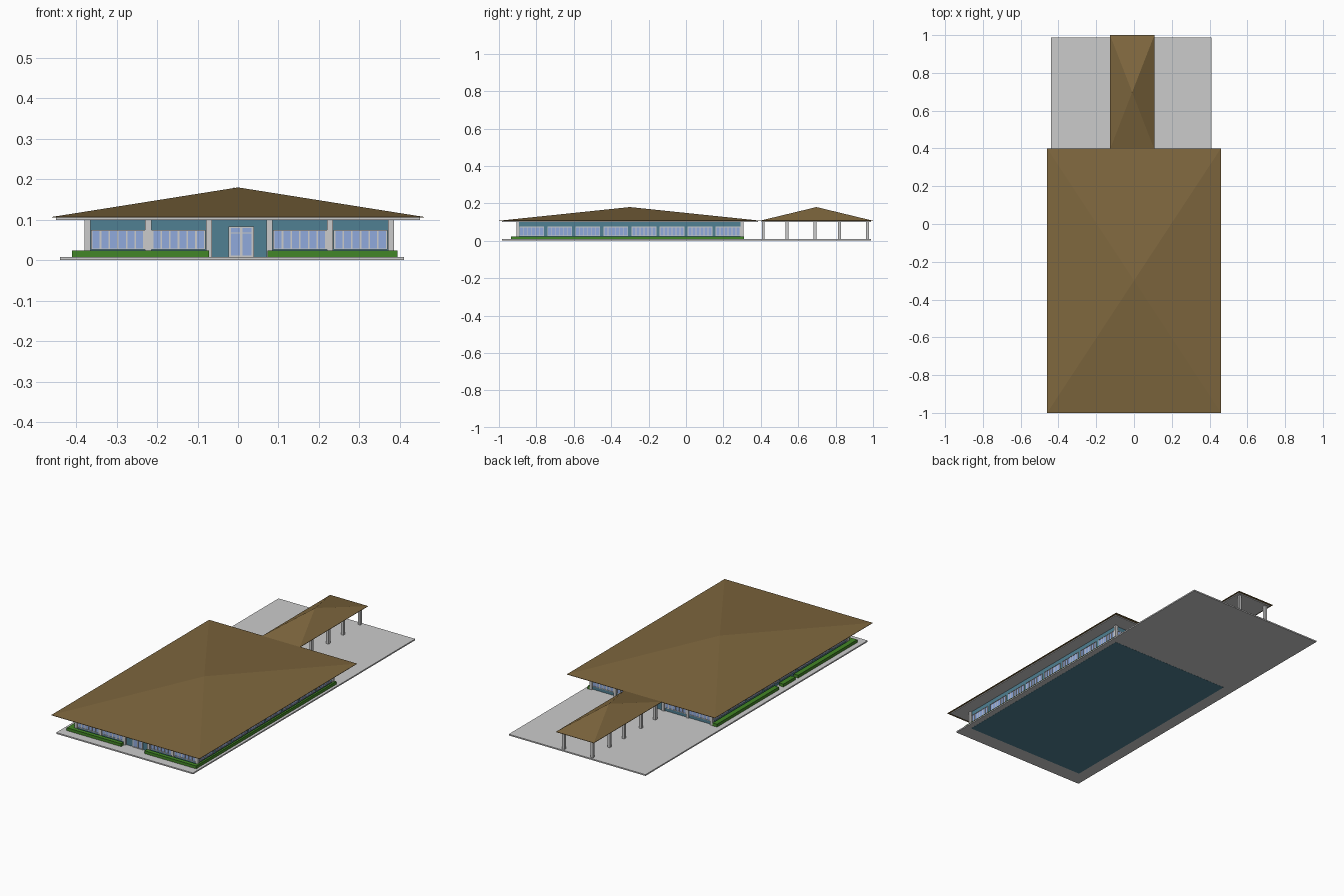
import bpy, bmesh

if "Cube" in bpy.data.objects:
    bpy.data.objects.remove(bpy.data.objects["Cube"])


def material(name, r, g, b):
    m = bpy.data.materials.new(name)
    m.diffuse_color = (r, g, b, 1)
    m.use_nodes = True
    m.node_tree.nodes["Principled BSDF"].inputs["Base Color"].default_value = m.diffuse_color
    return m


BROWN = material("roof_brown", 0.21, 0.135, 0.048)
GREY = material("light_grey", 0.6, 0.6, 0.6)
TEAL = material("wall_teal", 0.08, 0.216, 0.29)
GLASS = material("glass_blue", 0.28, 0.40, 0.72)
GREEN = material("hedge_green", 0.055, 0.24, 0.02)


def finish(bm, name, mat):
    bmesh.ops.recalc_face_normals(bm, faces=bm.faces)
    me = bpy.data.meshes.new(name)
    bm.to_mesh(me)
    bm.free()
    me.materials.append(mat)
    ob = bpy.data.objects.new(name, me)
    bpy.context.collection.objects.link(ob)
    return ob


def boxes(name, mat, items):
    """One object from a list of (x0, x1, y0, y1, z0, z1) boxes."""
    bm = bmesh.new()
    for x0, x1, y0, y1, z0, z1 in items:
        vs = bmesh.ops.create_cube(bm, size=1)["verts"]
        for v in vs:
            v.co.x = x0 if v.co.x < 0 else x1
            v.co.y = y0 if v.co.y < 0 else y1
            v.co.z = z0 if v.co.z < 0 else z1
    return finish(bm, name, mat)


def pyramid_roof(name, x0, x1, y0, y1, z0, edge, top):
    bm = bmesh.new()
    corners = [(x0, y0), (x1, y0), (x1, y1), (x0, y1)]
    low = [bm.verts.new((x, y, z0)) for x, y in corners]
    up = [bm.verts.new((x, y, z0 + edge)) for x, y in corners]
    apex = bm.verts.new(((x0 + x1) / 2, (y0 + y1) / 2, top))
    bm.faces.new(low)
    for i in range(4):
        j = (i + 1) % 4
        bm.faces.new((low[i], low[j], up[j], up[i]))
        bm.faces.new((up[i], up[j], apex))
    return finish(bm, name, BROWN)


# Main dimensions
CX = 0.003
WX0, WX1, WY0, WY1 = CX - 0.375, CX + 0.375, -0.90, 0.30
BAY, GROUND, EAVE = 0.15, 0.008, 0.10


def on_wall(side, u0, u1, z0, z1, d):
    """Box lying on a wall, u along it, standing out by d."""
    return {
        "front": (u0, u1, WY0 - d, WY0 + 0.002, z0, z1),
        "back": (u0, u1, WY1 - 0.002, WY1 + d, z0, z1),
        "left": (WX0 - d, WX0 + 0.002, u0, u1, z0, z1),
        "right": (WX1 - 0.002, WX1 + d, u0, u1, z0, z1),
    }[side]


def glazing(name, side, openings, z0, z1, panes, bar, rail=None):
    """Glass plates with a light frame and mullions."""
    glass, frame = [], []
    for u0, u1 in openings:
        glass.append(on_wall(side, u0, u1, z0, z1, 0.002))
        for k in range(panes + 1):
            u = u0 + (u1 - u0 - bar) * k / panes
            frame.append(on_wall(side, u, u + bar, z0, z1, 0.004))
        for z in [z0, z1 - 0.003] + ([rail] if rail else []):
            frame.append(on_wall(side, u0, u1, z, z + 0.003, 0.0045))
    boxes(name + "_glass", GLASS, glass)
    boxes(name + "_frame", GREY, frame)


# Ground slab and building body
boxes("ground_slab", GREY, [(-0.44, 0.41, -0.985, 0.988, 0.0006, GROUND)])
boxes("walls", TEAL, [(WX0, WX1, WY0, WY1, 0, EAVE)])

# Roofs with flat eave undersides
pyramid_roof("main_roof", -0.46, 0.46, -1.0, 0.40, 0.105, 0.002, 0.18)
boxes("main_soffit", GREY, [(-0.45, 0.45, -0.985, 0.385, EAVE, 0.1055)])
pyramid_roof("canopy_roof", -0.127, 0.108, 0.395, 1.0, 0.105, 0.002, 0.18)
boxes("canopy_soffit", GREY, [(-0.118, 0.099, 0.405, 0.988, EAVE, 0.1055)])


# Columns on the front and back walls, and under the canopy
def column(x, y, w=0.0075):
    return (x - w, x + w, y - w, y + w, GROUND, EAVE)


col_x = [CX + BAY * (k - 2.5) for k in range(6)]
boxes("front_columns", GREY, [column(x, WY0) for x in col_x])
boxes("back_columns", GREY, [column(x, WY1) for x in col_x])
boxes("canopy_columns", GREY, [column(x, y) for x in (-0.098, 0.078)
                               for y in (0.413, 0.54, 0.69, 0.82, 0.97)])

# Windows: two bays either side of the door, eight along each flank
end_bays = [(col_x[k] + 0.0085, col_x[k + 1] - 0.0085) for k in (0, 1, 3, 4)]
side_bays = [(WY0 + BAY * k + 0.009, WY0 + BAY * (k + 1) - 0.009) for k in range(8)]
for side in ("front", "back"):
    glazing(side + "_windows", side, end_bays, 0.026, 0.075, 6, 0.004)
    glazing(side + "_door", side, [(-0.023, 0.040)], GROUND, 0.083, 2, 0.006, 0.066)
for side in ("left", "right"):
    glazing(side + "_windows", side, side_bays, 0.026, 0.075, 6, 0.004)

# Hedges around the front and flanks, with gaps on the left
HX0, HX1, HY0, HY1, HZ = -0.41, 0.395, -0.935, 0.31, 0.024
boxes("front_hedges", GREEN, [(HX0, -0.072, HY0, -0.912, GROUND, HZ),
                              (0.073, HX1, HY0, -0.912, GROUND, HZ)])
boxes("right_hedge", GREEN, [(WX1 + 0.006, HX1, -0.912, HY1, GROUND, HZ)])
boxes("left_hedges", GREEN, [(HX0, WX0 - 0.010, a, b, GROUND, HZ) for a, b in
                             ((-0.912, -0.41), (-0.385, -0.28), (-0.24, HY1))])
